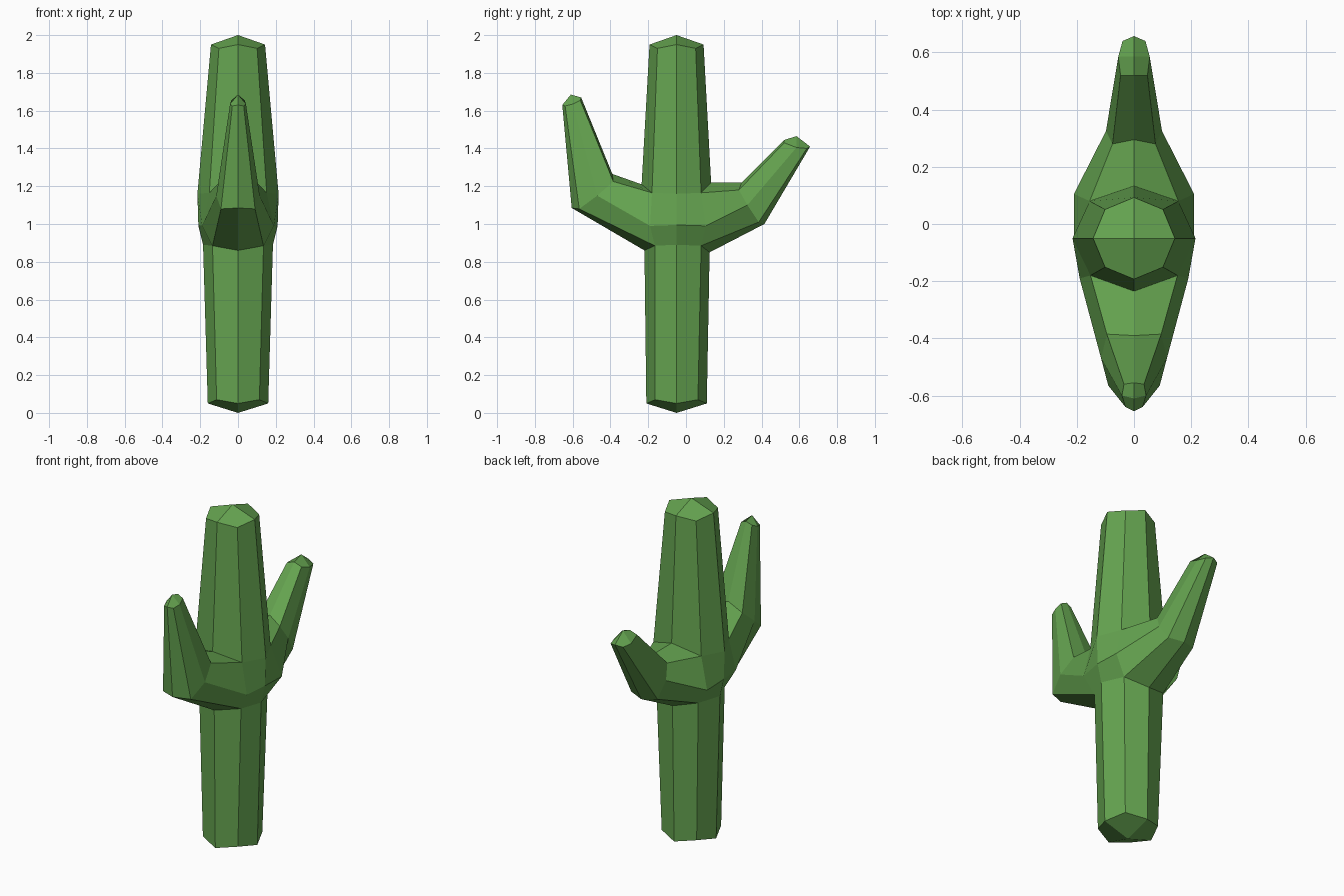
import bpy, bmesh
from math import sin, cos, pi

if "Cube" in bpy.data.objects:
    bpy.data.objects.remove(bpy.data.objects["Cube"])

bm = bmesh.new()


def face(*pts):
    bm.faces.new([bm.verts.new(p) for p in pts])


def loft(rings):
    # skin consecutive five-point half rings (x >= 0)
    for a, b in zip(rings, rings[1:]):
        for i in range(4):
            face(a[i], a[i + 1], b[i + 1], b[i])


def cap(r, centre):
    face(centre, r[0], r[1], r[2])
    face(centre, r[2], r[3], r[4])


def trunk_end(radius, z, z_diag):
    # half octagon from front to back around the trunk axis
    return [(radius * sin(i * pi / 4), -0.05 - radius * cos(i * pi / 4),
             z_diag if i % 2 else z) for i in range(5)]


# hub rings where trunk and arms meet, front to back
low = [(0, -0.22, 0.86), (0.135, -0.165, 0.885), (0.185, -0.05, 0.89),
       (0.135, 0.08, 0.885), (0, 0.125, 0.85)]
mid = [(0.19, -0.19, 0.99), (0.21, -0.05, 0.995), (0.21, 0.105, 0.99)]
high = [(0, -0.235, 1.21), (0.152, -0.18, 1.165), (0.215, -0.05, 1.16),
        (0.155, 0.08, 1.165), (0, 0.133, 1.22)]

# trunk below and above the hub
base = trunk_end(0.16, 0.05, 0.07)
top = trunk_end(0.143, 1.95, 1.93)
loft([base, low])
loft([high, top])
cap(base, (0, -0.05, 0))
cap(top, (0, -0.05, 2))

# hub sides
for i in range(2):
    face(low[i + 1], low[i + 2], mid[i + 1], mid[i])
    face(mid[i], mid[i + 1], high[i + 2], high[i + 1])

# front arm: root, elbow, tip (outer edge to inner edge)
elbow = [(0, -0.605, 1.085), (0.09, -0.565, 1.08), (0.115, -0.47, 1.15),
         (0.095, -0.385, 1.225), (0, -0.39, 1.265)]
tip = [(0, -0.655, 1.63), (0.03, -0.64, 1.625), (0.042, -0.6, 1.635),
       (0.035, -0.56, 1.655), (0, -0.555, 1.67)]
loft([[low[0], low[1], mid[0], high[1], high[0]], elbow, tip])
cap(tip, (0, -0.61, 1.685))

# back arm
elbow = [(0, 0.415, 1.0), (0.085, 0.385, 1.01), (0.098, 0.325, 1.1),
         (0.075, 0.28, 1.18), (0, 0.295, 1.22)]
tip = [(0, 0.657, 1.41), (0.04, 0.64, 1.4), (0.055, 0.585, 1.405),
       (0.047, 0.52, 1.43), (0, 0.52, 1.445)]
loft([[low[4], low[3], mid[2], high[3], high[4]], elbow, tip])
cap(tip, (0, 0.585, 1.465))

# weld, mirror to the other side, fix normals
bmesh.ops.remove_doubles(bm, verts=bm.verts[:], dist=0.001)
bmesh.ops.mirror(bm, geom=bm.verts[:] + bm.edges[:] + bm.faces[:],
                 axis='X', merge_dist=0.001)
bmesh.ops.remove_doubles(bm, verts=bm.verts[:], dist=0.001)
bmesh.ops.recalc_face_normals(bm, faces=bm.faces[:])

mesh = bpy.data.meshes.new("cactus")
bm.to_mesh(mesh)
bm.free()
cactus = bpy.data.objects.new("cactus", mesh)
bpy.context.collection.objects.link(cactus)

green = bpy.data.materials.new("cactus_green")
green.diffuse_color = (0.13, 0.37, 0.08, 1)
green.use_nodes = True
green.node_tree.nodes["Principled BSDF"].inputs["Base Color"].default_value = green.diffuse_color
mesh.materials.append(green)
